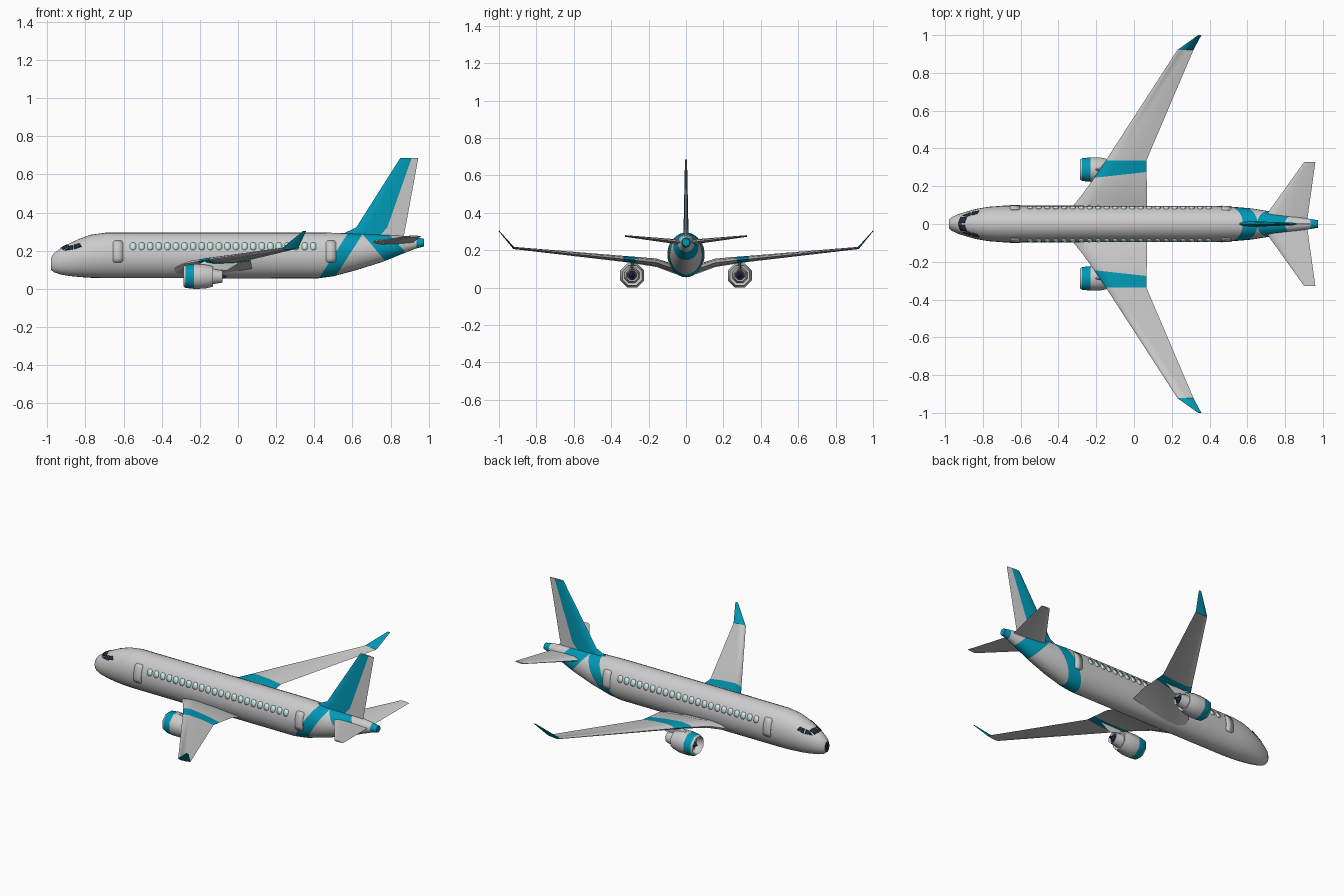
import bpy, bmesh
from math import sin, cos, acos, pi, radians
from mathutils import Vector

if "Cube" in bpy.data.objects:
    bpy.data.objects.remove(bpy.data.objects["Cube"])


def material(name, rgb):
    m = bpy.data.materials.new(name)
    m.diffuse_color = (*rgb, 1)
    m.use_nodes = True
    m.node_tree.nodes["Principled BSDF"].inputs["Base Color"].default_value = m.diffuse_color
    return m


GREY = material("body_grey", (0.8, 0.8, 0.8))
TEAL = material("teal", (0.0, 0.32, 0.47))
DARK = material("dark_glass", (0.015, 0.025, 0.05))
PALE = material("pale_glass", (0.62, 0.85, 0.82))
MATS = [GREY, TEAL, DARK, PALE]


def finish(bm, name, mirror=False, angle=35, closed=True):
    if closed:
        bmesh.ops.recalc_face_normals(bm, faces=bm.faces[:])
    me = bpy.data.meshes.new(name)
    bm.to_mesh(me)
    bm.free()
    for m in MATS:
        me.materials.append(m)
    ob = bpy.data.objects.new(name, me)
    bpy.context.collection.objects.link(ob)
    bpy.ops.object.select_all(action='DESELECT')
    ob.select_set(True)
    bpy.context.view_layer.objects.active = ob
    bpy.ops.object.shade_smooth_by_angle(angle=radians(angle))
    if mirror:
        ob.modifiers.new("mirror", 'MIRROR').use_axis = (False, True, False)
    return ob


def skin(bm, rings, mat=lambda i, j: 0, caps=(0, 0)):
    """Bridge rings of points into a closed tube."""
    vs = [[bm.verts.new(p) for p in r] for r in rings]
    n = len(vs[0])
    for i in range(len(vs) - 1):
        for j in range(n):
            k = (j + 1) % n
            f = bm.faces.new((vs[i][j], vs[i][k], vs[i + 1][k], vs[i + 1][j]))
            f.material_index = mat(i, j)
    for r, c in zip((vs[0], vs[-1]), caps):
        bm.faces.new(r).material_index = c


# Fuselage stations: x, bottom z, top z, half width
BODY = [(-0.98, 0.10, 0.165, 0.022), (-0.965, 0.087, 0.186, 0.036),
        (-0.93, 0.075, 0.213, 0.052), (-0.88, 0.067, 0.24, 0.068),
        (-0.83, 0.062, 0.263, 0.081), (-0.77, 0.058, 0.284, 0.091),
        (-0.69, 0.056, 0.295, 0.097), (0.42, 0.055, 0.295, 0.096),
        (0.50, 0.066, 0.294, 0.093), (0.62, 0.098, 0.29, 0.083),
        (0.76, 0.142, 0.284, 0.06), (0.87, 0.187, 0.277, 0.038),
        (0.935, 0.212, 0.269, 0.026), (0.975, 0.222, 0.262, 0.02)]


def section(x):
    """Centre height, half height and half width of the body at x."""
    for a, b in zip(BODY, BODY[1:]):
        if x <= b[0]:
            t = (x - a[0]) / (b[0] - a[0])
            lo, hi, w = (a[k] + t * (b[k] - a[k]) for k in (1, 2, 3))
            return (lo + hi) / 2, (hi - lo) / 2, w


def surf(x, a):
    c, h, w = section(x)
    return Vector((x, w * sin(a), c + h * cos(a)))


def angle_at(x, z):
    c, h, _ = section(x)
    return acos((z - c) / h)


# Fuselage, cut along the livery edges and coloured by region
bm = bmesh.new()
skin(bm, [[surf(s[0], 2 * pi * j / 28) for j in range(28)] for s in BODY], caps=(2, 1))
# each livery edge is x = x0 + k * (0.29 - z)
EDGES = [(0.575, -0.64), (0.655, -0.64), (0.65, 0.85), (0.79, 0.9)]
for x0, k in EDGES:
    bmesh.ops.bisect_plane(bm, geom=bm.verts[:] + bm.edges[:] + bm.faces[:], dist=1e-5,
                           plane_co=(x0, 0, 0.29), plane_no=Vector((1, 0, k)))
for f in bm.faces:
    p = f.calc_center_median()
    s = [p.x > x0 + k * (0.29 - p.z) for x0, k in EDGES]
    if (s[0] and not s[1]) or (s[2] and not s[3]) or p.x > 0.936:
        f.material_index = 1
finish(bm, "fuselage")


# Panels lying on the body: rows of (x0, angle0, x1, angle1)
def panels(name, items, mat, thick):
    bm = bmesh.new()
    for rows in items:
        vs = [(bm.verts.new(surf(r[0], r[1])), bm.verts.new(surf(r[2], r[3]))) for r in rows]
        for a, b in zip(vs, vs[1:]):
            bm.faces.new((a[0], a[1], b[1], b[0])).material_index = mat
    ob = finish(bm, name, mirror=True, closed=False)
    sol = ob.modifiers.new("thickness", 'SOLIDIFY')
    sol.thickness, sol.offset = thick, 0


def upright(x, z, w, h, corner, steps):
    """Rounded upright panel centred on x, z."""
    zs = [-h] + [(-h + corner) + 2 * (h - corner) * i / steps for i in range(steps + 1)] + [h]
    rows = []
    for i, dz in enumerate(zs):
        d = w - (corner if i in (0, len(zs) - 1) else 0)
        rows.append((x - d, angle_at(x - d, z + dz), x + d, angle_at(x + d, z + dz)))
    return rows


panels("cabin_windows", [upright(-0.55 + 0.045 * i, 0.223, 0.015, 0.019, 0.008, 1)
                         for i in range(22)], 3, 0.006)
panels("doors", [upright(x, 0.195, 0.026, 0.056, 0.008, 6) for x in (-0.63, 0.488)], 0, 0.005)


def pane(a, b, c, d):
    """Quad pane from lower edge a-b to upper edge d-c, angles in degrees."""
    rows = []
    for i in range(5):
        t = i / 4
        lf = [p + (q - p) * t for p, q in zip(a, d)]
        rt = [p + (q - p) * t for p, q in zip(b, c)]
        rows.append((lf[0], radians(lf[1]), rt[0], radians(rt[1])))
    return rows


panels("cockpit_windows", [
    pane((-0.917, 38), (-0.885, 33), (-0.897, 4), (-0.93, 4)),
    pane((-0.908, 46), (-0.866, 56), (-0.866, 38), (-0.885, 36)),
    pane((-0.858, 57), (-0.82, 56), (-0.83, 42), (-0.858, 39))], 2, 0.006)


# Wing-like surfaces: (leading point, trailing point, thickness, normal)
FOIL = [(0, 0), (0.05, 0.3), (0.22, 0.5), (0.63, 0.34), (1, 0),
        (0.63, -0.34), (0.22, -0.5), (0.05, -0.3)]


def foil(name, sections, mat=lambda i, j: 0, caps=(0, 0), mirror=True):
    rings = []
    for le, te, th, no in sections:
        le, te, no = Vector(le), Vector(te), Vector(no).normalized()
        rings.append([le.lerp(te, u) + no * th * t for u, t in FOIL])
    bm = bmesh.new()
    skin(bm, rings, mat, caps)
    return finish(bm, name, mirror, 40)


UP, SIDE, CANT = (0, 0, 1), (0, 1, 0), (0, -0.75, 0.66)
foil("wings", [
    ((-0.36, 0.05, 0.095), (0.07, 0.05, 0.095), 0.05, UP),
    ((-0.275, 0.155, 0.132), (0.07, 0.155, 0.132), 0.045, UP),
    ((-0.21, 0.245, 0.144), (0.066, 0.275, 0.146), 0.038, UP),
    ((-0.15, 0.335, 0.154), (0.065, 0.335, 0.152), 0.032, UP),
    ((0.23, 0.922, 0.212), (0.315, 0.922, 0.212), 0.012, (0, -0.3, 1)),
    ((0.34, 1.0, 0.303), (0.357, 1.0, 0.303), 0.004, CANT)],
    lambda i, j: 1 if i in (2, 4) else 0, (0, 1))

foil("tailplanes", [
    ((0.68, 0.02, 0.242), (0.917, 0.02, 0.242), 0.028, UP),
    ((0.90, 0.327, 0.276), (0.96, 0.327, 0.276), 0.009, UP)])

foil("tail_fin", [
    ((0.51, 0, 0.27), (0.867, 0, 0.27), 0.028, SIDE),
    ((0.62, 0, 0.322), (0.878, 0, 0.322), 0.026, SIDE),
    ((0.85, 0, 0.685), (0.945, 0, 0.685), 0.011, SIDE)],
    lambda i, j: 0 if j in (3, 4) else 1, mirror=False)

foil("engine_pylons", [
    ((-0.23, 0.288, 0.115), (-0.06, 0.288, 0.095), 0.02, SIDE),
    ((-0.17, 0.288, 0.15), (0.02, 0.288, 0.145), 0.02, SIDE)])


# Engines: octagonal lathe profiles of (x, radius)
def lathe(name, profile, mats=(), caps=(0, 0)):
    bm = bmesh.new()
    skin(bm, [[(x, 0.288 + r * cos(pi / 8 + j * pi / 4), 0.0647 + r * sin(pi / 8 + j * pi / 4))
               for j in range(8)] for x, r in profile],
         lambda i, j: 1 if i in mats else 0, caps)
    return bm


finish(lathe("", [(-0.245, 0.048), (-0.275, 0.051), (-0.287, 0.056), (-0.275, 0.065),
                  (-0.23, 0.07), (-0.175, 0.069), (-0.13, 0.057), (-0.135, 0.044),
                  (-0.08, 0.034), (-0.09, 0.026)], (3,), (0, 2)),
       "engine_nacelles", True, 46)
bm = lathe("", [(-0.28, 0.003), (-0.265, 0.015), (-0.24, 0.022)])
for f in bm.faces:
    f.material_index = 2
finish(bm, "engine_spinners", True, 46)
bm = lathe("", [(-0.1, 0.018), (-0.06, 0.004)])
for f in bm.faces:
    f.material_index = 2
finish(bm, "exhaust_cones", True, 46)
